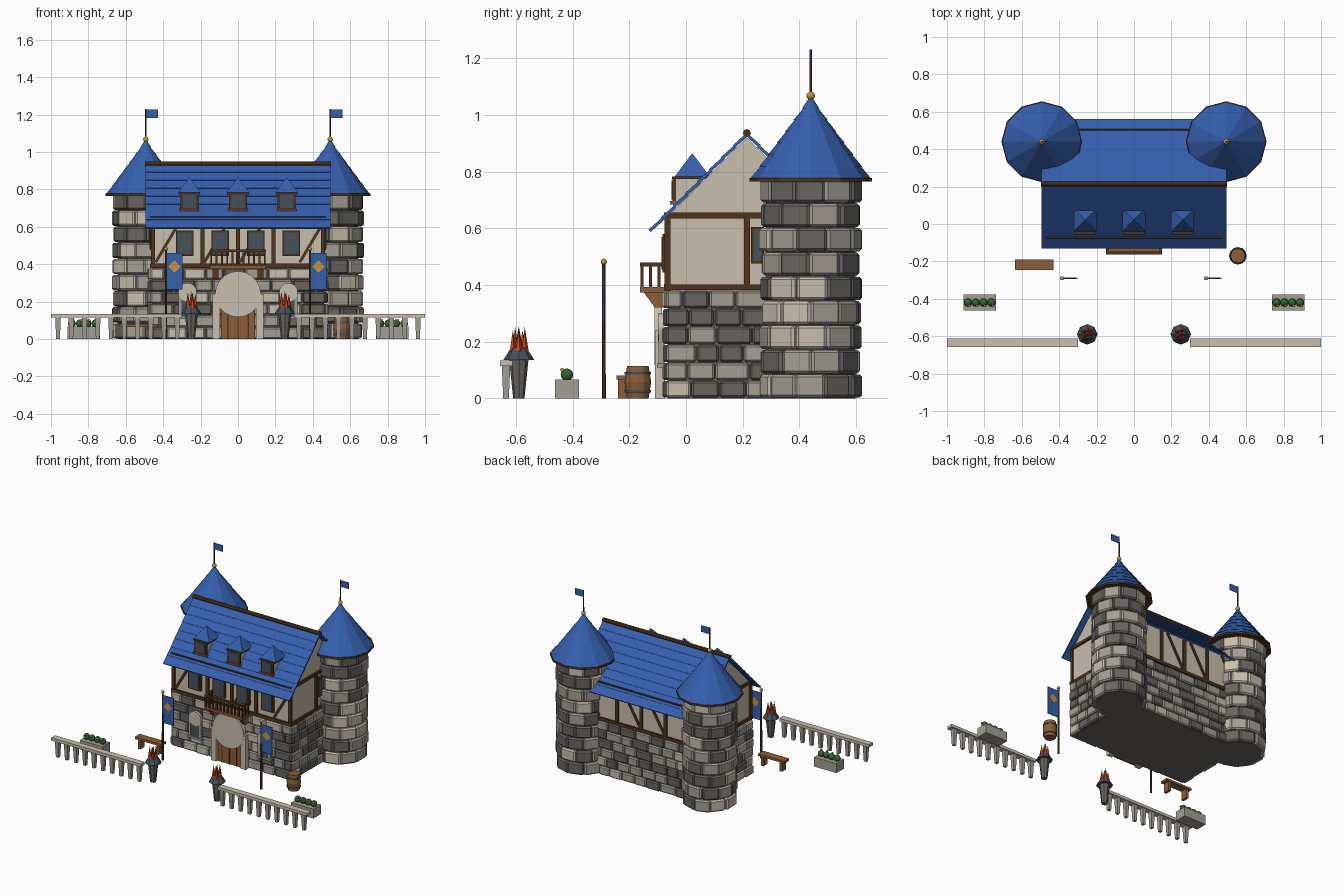
import bpy, bmesh, math, random
from mathutils import Matrix, Vector

random.seed(4)
if "Cube" in bpy.data.objects:
    bpy.data.objects.remove(bpy.data.objects["Cube"])


def material(name, *rgb):
    m = bpy.data.materials.new(name)
    m.use_nodes = True
    m.diffuse_color = (*rgb, 1)
    m.node_tree.nodes["Principled BSDF"].inputs["Base Color"].default_value = (*rgb, 1)
    return m


BLUE = material("blue", .035, .115, .42)
TIMBER = material("dark timber", .08, .036, .012)
WOOD = material("warm wood", .26, .11, .04)
PLASTER = material("pale plaster", .58, .52, .42)
STONE = material("mid stone", .37, .345, .3)
DARK = material("dark stone", .14, .13, .118)
SLATE = material("slate", .062, .085, .108)
FLAME = material("flame", .58, .065, .012)
GREEN = material("green", .035, .13, .03)
GOLD = material("gold", .56, .3, .05)
STONES = [PLASTER, STONE, STONE, DARK, DARK]


class Part:
    """Collects primitives, then becomes one object."""

    def __init__(self, name):
        self.name, self.bm, self.mats = name, bmesh.new(), []

    def paint(self, verts, mat, smooth=False):
        if mat not in self.mats:
            self.mats.append(mat)
        for f in {f for v in verts for f in v.link_faces}:
            f.material_index = self.mats.index(mat)
            f.smooth = smooth

    def box(self, center, size, mat, rot=Matrix()):
        m = Matrix.Translation(center) @ rot @ Matrix.Diagonal((*size, 1))
        self.paint(bmesh.ops.create_cube(self.bm, size=1, matrix=m)["verts"], mat)

    def beam(self, a, b, w, mat):
        a, b = Vector(a), Vector(b)
        rot = (b - a).to_track_quat("Z", "Y").to_matrix().to_4x4()
        self.box((a + b) / 2, (w, w, (b - a).length), mat, rot)

    def cone(self, base, r1, r2, h, n, mat, rot=Matrix()):
        m = Matrix.Translation(base) @ rot @ Matrix.Translation((0, 0, h / 2))
        self.paint(bmesh.ops.create_cone(self.bm, cap_ends=True, segments=n, radius1=r1,
                                         radius2=r2, depth=h, matrix=m)["verts"], mat)

    def ball(self, center, r, mat):
        self.paint(bmesh.ops.create_uvsphere(self.bm, u_segments=10, v_segments=6, radius=r,
                                             matrix=Matrix.Translation(center))["verts"], mat, True)

    def prism(self, yz, x0, x1, mat):
        vs = [self.bm.verts.new((x0, y, z)) for y, z in yz]
        face = self.bm.faces.new(vs)
        out = bmesh.ops.extrude_face_region(self.bm, geom=[face])["geom"]
        top = [v for v in out if isinstance(v, bmesh.types.BMVert)]
        bmesh.ops.translate(self.bm, verts=top, vec=(x1 - x0, 0, 0))
        bmesh.ops.recalc_face_normals(self.bm, faces=self.bm.faces)
        self.paint(vs + top, mat)

    def done(self, bevel=0):
        me = bpy.data.meshes.new(self.name)
        self.bm.to_mesh(me)
        self.bm.free()
        for m in self.mats:
            me.materials.append(m)
        ob = bpy.data.objects.new(self.name, me)
        bpy.context.collection.objects.link(ob)
        if bevel:
            mod = ob.modifiers.new("Chamfer", "BEVEL")
            mod.width, mod.segments = bevel, 1


def turn(deg, axis="Z"):
    return Matrix.Rotation(math.radians(deg), 4, axis)


SIDES = ((-1, "right"), (1, "left"))
FRONT, BACK, MID = -.065, .495, .215

# Ground floor: mortar core clad in staggered stones
p = Part("ground_floor_core")
p.box((0, MID, .19), (.92, BACK - FRONT, .38), DARK)
p.done()
p = Part("ground_floor_stones")
h = .38 / 6
for row in range(6):
    z = h * (row + .5)
    for lo, hi, place in ((-.47, .47, lambda t, o: (t, FRONT + .01 - o, z)),
                          (-.47, .47, lambda t, o: (t, BACK - .01 + o, z)),
                          (-.07, .5, lambda t, o: (.455 + o, t, z)),
                          (-.07, .5, lambda t, o: (-.455 - o, t, z))):
        t = lo
        along_y = lo > -.4
        while t < hi - .001:
            w = random.uniform(.08, .13) * (.6 if t == lo and row % 2 else 1)
            w = hi - t if hi - t - w < .05 else w
            size = (.05, w - .004, h - .004) if along_y else (w - .004, .05, h - .004)
            p.box(place(t + w / 2, random.uniform(-.003, .004)), size, random.choice(STONES))
            t += w
p.done(.007)

# Round corner towers
for s, side in SIDES:
    cx, cy = s * .493, .44
    p = Part(side + "_tower_core")
    p.cone((cx, cy, 0), .158, .158, .78, 10, DARK)
    p.done()
    p = Part(side + "_tower_stones")
    h = .775 / 9
    for row in range(9):
        for k in range(10):
            a = 36 * k + 18 * (row % 2) + random.uniform(-2, 2)
            r = .148 + random.uniform(-.004, .004)
            q = Matrix.Translation((cx, cy, h * (row + .5))) @ turn(a)
            p.box(q @ Vector((r, 0, 0)), (.05, .108, h - .004), random.choice(STONES), turn(a))
    p.done(.009)
    p = Part(side + "_tower_roof")
    p.cone((cx, cy, .765), .216, .216, .013, 12, TIMBER)
    for i in range(7):
        r = .212 * (1 - i / 7)
        p.cone((cx, cy, .777 + i * .041), r, max(r - .036, .002), .043, 12, BLUE)
    p.done()
    p = Part(side + "_tower_flag")
    p.cone((cx, cy, 1.05), .005, .004, .18, 6, TIMBER)
    p.ball((cx, cy, 1.068), .015, GOLD)
    p.box((cx + .035, cy, 1.205), (.062, .004, .045), BLUE)
    p.done()

# Upper floor with gables
p = Part("upper_walls")
p.prism([(FRONT, .38), (BACK, .38), (BACK, .64), (MID, .92), (FRONT, .64)], -.455, .455, PLASTER)
p.done()
p = Part("timber_frame")
for y in (FRONT, BACK):
    for z in (.392, .645):
        p.box((0, y, z), (.94, .025, .022), TIMBER)
    for x in (-.455, -.19, 0, .19, .455):
        p.box((x, y, .52), (.022, .02, .25), TIMBER)
    for x in (-.44, -.18, .01, .33):
        p.beam((x, y, .41), (x + .13, y, .63), .016, TIMBER)
for s, side in SIDES:
    for z in (.392, .645):
        p.box((s * .455, MID, z), (.025, .57, .02), TIMBER)
    p.box((s * .455, MID, .52), (.022, .02, .25), TIMBER)
p.done()
p = Part("upper_windows")
for x in (-.285, -.095, .095, .285):
    p.box((x, FRONT - .008, .512), (.095, .02, .135), TIMBER)
    p.box((x, FRONT - .017, .512), (.075, .008, .115), SLATE)
for s, side in SIDES:
    p.box((s * .457, .252, .54), (.025, .045, .13), TIMBER)
    p.box((s * .469, .252, .54), (.006, .028, .11), SLATE)
p.done()

# Main roof in overlapping courses, with ridge beam
p = Part("main_roof")
for s in (-1, 1):
    for i in range(8):
        d = .0425 * (i + .5)
        p.box((0, MID + s * d, .932 - d), (.988, .066, .011), BLUE, turn(-s * 42, "X"))
p.done()
p = Part("ridge_beam")
p.cone((-.497, MID, .936), .014, .014, .994, 8, TIMBER, turn(90, "Y"))
p.done()

# Dormers
for x, name in ((-.26, "right"), (0, "middle"), (.26, "left")):
    p = Part(name + "_dormer")
    p.box((x, .01, .73), (.085, .1, .1), PLASTER)
    p.box((x, -.042, .735), (.095, .012, .085), TIMBER)
    p.box((x, -.048, .735), (.07, .006, .068), SLATE)
    p.box((x, -.045, .69), (.105, .024, .012), WOOD)
    p.box((x, .02, .778), (.115, .14, .01), TIMBER)
    p.cone((x, .022, .783), .087, .002, .08, 4, BLUE, turn(45))
    p.done()

# Doorway and arched side windows
p = Part("doorway")
p.box((0, -.088, .1), (.18, .016, .2), WOOD)
for x in (-.055, 0, .055):
    p.box((x, -.097, .1), (.006, .004, .2), TIMBER)
p.cone((0, -.085, .24), .123, .123, .026, 20, PLASTER, turn(90, "X"))
for s in (-1, 1):
    p.box((s * .115, -.092, .12), (.04, .036, .24), PLASTER)
p.done()
p = Part("ground_windows")
for s in (-1, 1):
    p.cone((s * .27, -.08, .25), .05, .05, .018, 16, PLASTER, turn(90, "X"))
    p.box((s * .27, -.088, .18), (.065, .012, .12), SLATE)
    for e in (-1, 1):
        p.box((s * .27 + e * .04, -.088, .18), (.016, .018, .13), STONE)
    p.box((s * .27, -.09, .115), (.11, .025, .014), STONE)
p.done()

# Balcony
p = Part("balcony")
p.box((0, -.115, .383), (.3, .095, .018), WOOD)
for x in (-.12, .12):
    p.prism([(-.15, .375), (-.075, .375), (-.075, .32), (-.11, .32)], x - .015, x + .015, WOOD)
p.box((0, -.155, .472), (.3, .014, .014), TIMBER)
for i in range(11):
    p.box((-.143 + i * .0286, -.155, .43), (.01, .01, .085), TIMBER)
for s in (-1, 1):
    p.box((s * .143, -.115, .472), (.014, .09, .014), TIMBER)
    for y in (-.125, -.095):
        p.box((s * .143, y, .43), (.01, .01, .085), TIMBER)
p.done()

# Forecourt: balustrades, braziers, planters and banners on both sides
for s, side in SIDES:
    p = Part(side + "_balustrade")
    p.box((s * .65, -.635, .124), (.7, .044, .02), PLASTER)
    for i in range(10):
        p.cone((s * (.325 + i * .0708), -.635, 0), .014, .021, .115, 4, STONE, turn(45))
    p.done()

    p = Part(side + "_brazier")
    bx, by = s * .25, -.59
    p.cone((bx, by, 0), .02, .034, .135, 8, DARK)
    p.cone((bx, by, .135), .055, .026, .045, 8, SLATE)
    p.cone((bx, by, .17), .016, 0, .085, 6, FLAME)
    for k in range(5):
        q = turn(72 * k) @ Vector((.022, 0, 0))
        p.cone((bx + q.x, by + q.y, .165), .014, 0, .075 + .012 * (k % 2), 5, FLAME)
    p.done()

    p = Part(side + "_planter")
    p.box((s * .825, -.42, .033), (.175, .084, .066), STONE)
    for i in range(4):
        x = s * .825 - .063 + i * .042
        p.ball((x, -.42, .083), .022, GREEN)
        p.ball((x + .008, -.437, .1), .007, GOLD)
    p.done()

    p = Part(side + "_banner")
    x = s * .385
    p.cone((x, -.29, 0), .007, .006, .48, 6, TIMBER)
    p.ball((x, -.29, .482), .011, GOLD)
    p.box((x + .045, -.29, .363), (.085, .005, .195), BLUE)
    p.box((x + .045, -.29, .388), (.05, .009, .05), GOLD, turn(45, "Y") @ Matrix.Scale(.95, 4))
    p.done()

# Bench and barrel
p = Part("bench")
p.box((-.533, -.217, .073), (.205, .056, .015), WOOD)
for x in (-.605, -.46):
    p.box((x, -.217, .033), (.018, .046, .066), WOOD)
p.done()
p = Part("barrel")
p.cone((.555, -.17, 0), .038, .047, .057, 12, WOOD)
p.cone((.555, -.17, .057), .047, .038, .057, 12, WOOD)
for z in (.02, .084):
    p.cone((.555, -.17, z), .0465, .0465, .009, 12, SLATE)
p.done()
